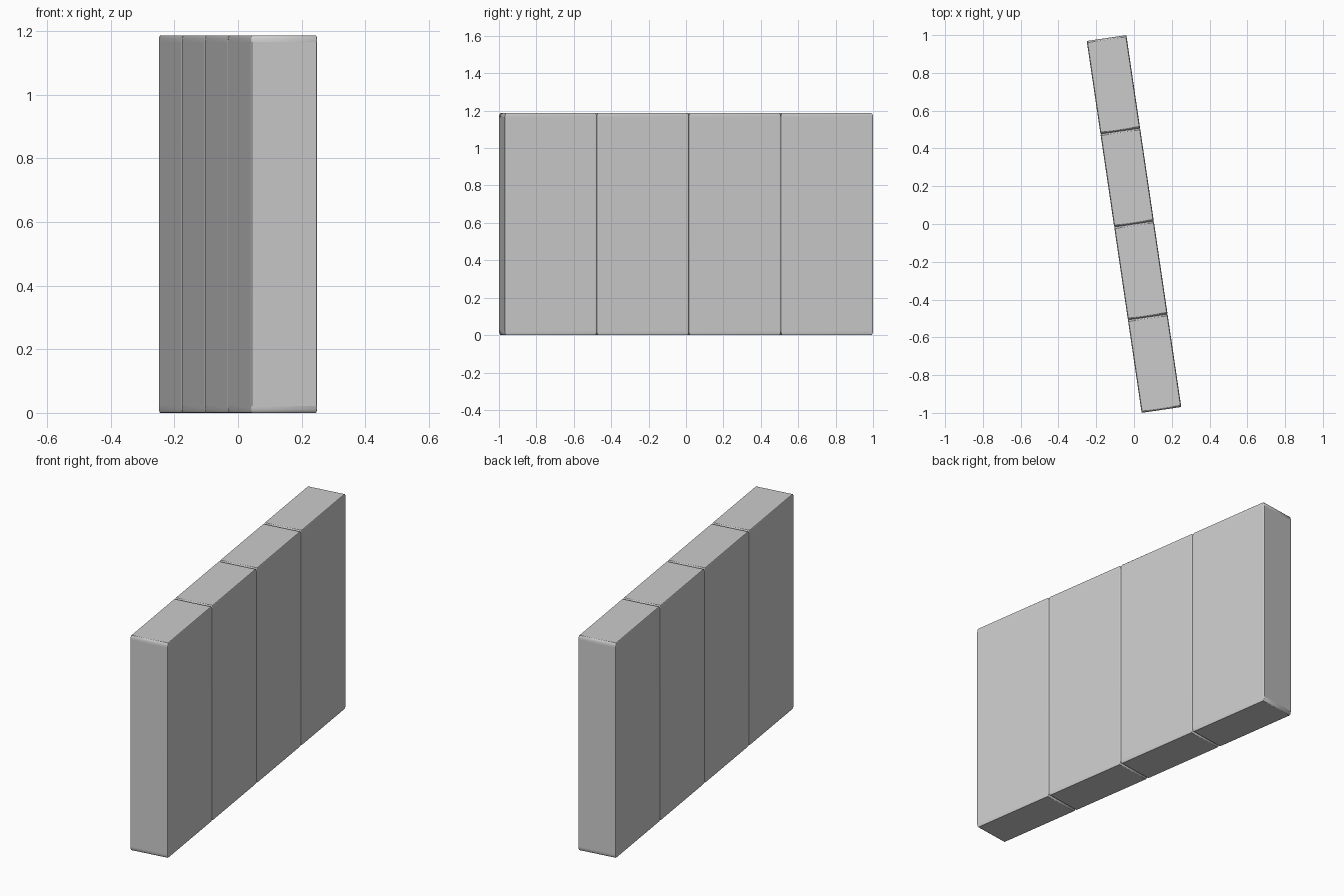
import bpy
from math import radians, sin, cos

if "Cube" in bpy.data.objects:
    bpy.data.objects.remove(bpy.data.objects["Cube"])

ANGLE = radians(8.4)
WIDTH, LENGTH, HEIGHT = 0.212, 0.4975, 1.187
COUNT = 4


def wall_panel(index):
    # One upright slab, its edge rounding stretched along with its size
    offset = (index - (COUNT - 1) / 2) * LENGTH
    bpy.ops.mesh.primitive_cube_add(
        size=2,
        location=(-sin(ANGLE) * offset, cos(ANGLE) * offset, HEIGHT / 2),
        rotation=(0, 0, ANGLE))
    panel = bpy.context.object
    panel.name = f"wall_panel_{index + 1}"
    panel.scale = (WIDTH / 2, LENGTH / 2, HEIGHT / 2)
    bevel = panel.modifiers.new("rounded_edges", 'BEVEL')
    bevel.width = 0.036
    bevel.segments = 4
    bpy.ops.object.shade_smooth_by_angle(angle=radians(40))


# Row of four panels standing end to end
for i in range(COUNT):
    wall_panel(i)
